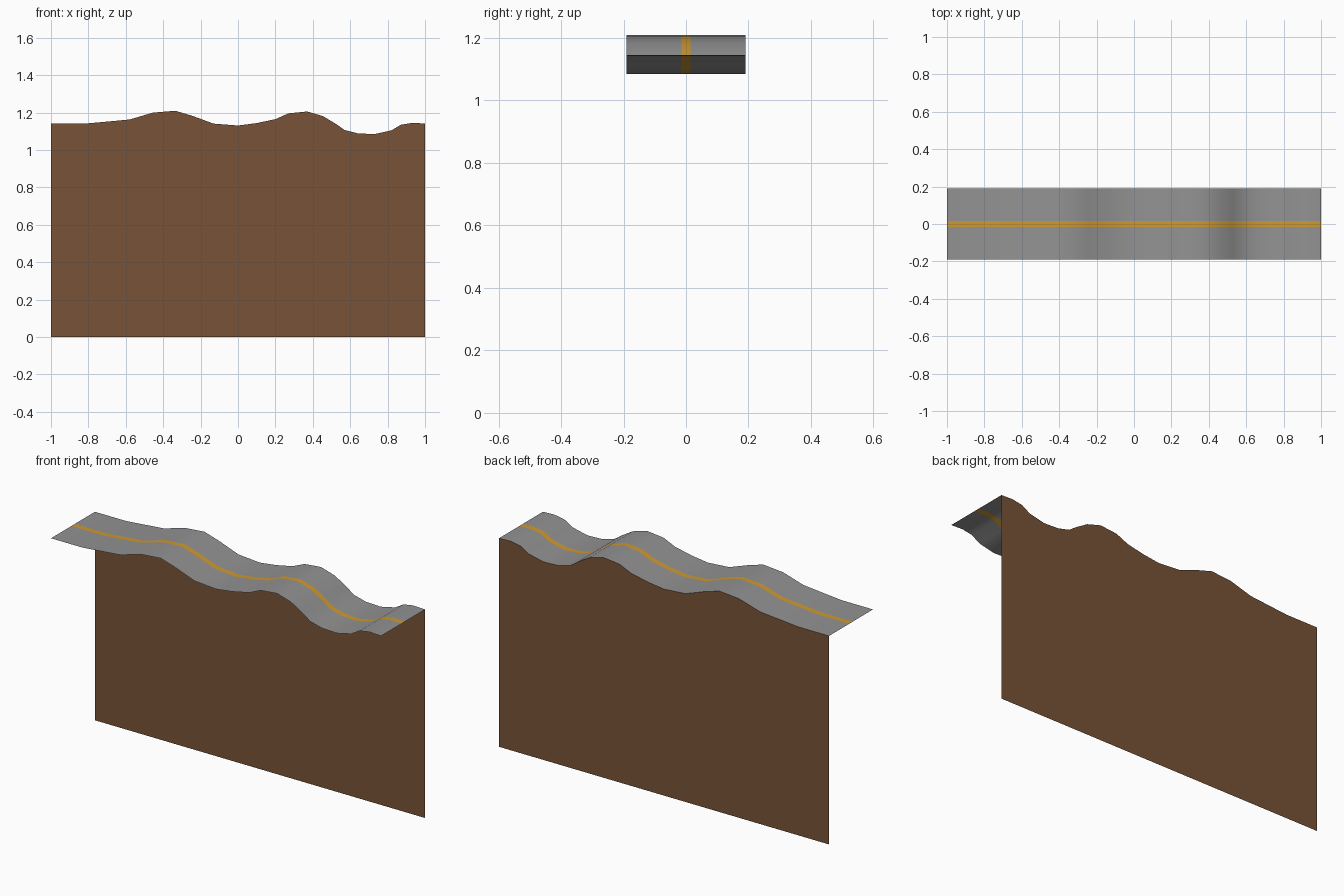
import bpy, bmesh

if "Cube" in bpy.data.objects:
    bpy.data.objects.remove(bpy.data.objects["Cube"])

# Height profile of the road (x, z)
PROFILE = [(-1, 1.142), (-.81, 1.142), (-.58, 1.163), (-.455, 1.2), (-.335, 1.21),
           (-.245, 1.183), (-.13, 1.141), (0, 1.131), (.1, 1.144), (.2, 1.165),
           (.27, 1.196), (.37, 1.206), (.455, 1.181), (.525, 1.139), (.57, 1.107),
           (.64, 1.089), (.73, 1.085), (.82, 1.105), (.87, 1.135), (.93, 1.145), (1, 1.142)]
HALF_WIDTH = 0.19
HALF_LINE = 0.015


def material(name, rgb):
    m = bpy.data.materials.new(name)
    m.diffuse_color = (*rgb, 1)
    m.use_nodes = True
    m.node_tree.nodes["Principled BSDF"].inputs["Base Color"].default_value = m.diffuse_color
    return m


def make_object(name, bm, mats):
    me = bpy.data.meshes.new(name)
    bm.to_mesh(me)
    bm.free()
    for m in mats:
        me.materials.append(m)
    ob = bpy.data.objects.new(name, me)
    bpy.context.collection.objects.link(ob)
    return ob


asphalt = material("asphalt grey", (0.29, 0.29, 0.29))
paint = material("line orange", (0.62, 0.32, 0.03))
earth = material("earth brown", (0.19, 0.087, 0.04))

# Road: the profile swept across y, with the centre strip painted
bm = bmesh.new()
ys = (-HALF_WIDTH, -HALF_LINE, HALF_LINE, HALF_WIDTH)
rows = [[bm.verts.new((x, y, z)) for x, z in PROFILE] for y in ys]
for j in range(3):
    for i in range(len(PROFILE) - 1):
        f = bm.faces.new((rows[j][i], rows[j][i + 1], rows[j + 1][i + 1], rows[j + 1][i]))
        f.smooth = True
        f.material_index = 1 if j == 1 else 0
make_object("road", bm, [asphalt, paint])

# Earth wall: flat sheet under the rear edge of the road
bm = bmesh.new()
top = [bm.verts.new((x, HALF_WIDTH, z)) for x, z in PROFILE]
base = [bm.verts.new((x, HALF_WIDTH, 0)) for x, z in PROFILE]
for i in range(len(PROFILE) - 1):
    bm.faces.new((base[i], base[i + 1], top[i + 1], top[i]))
make_object("earth_wall", bm, [earth])
